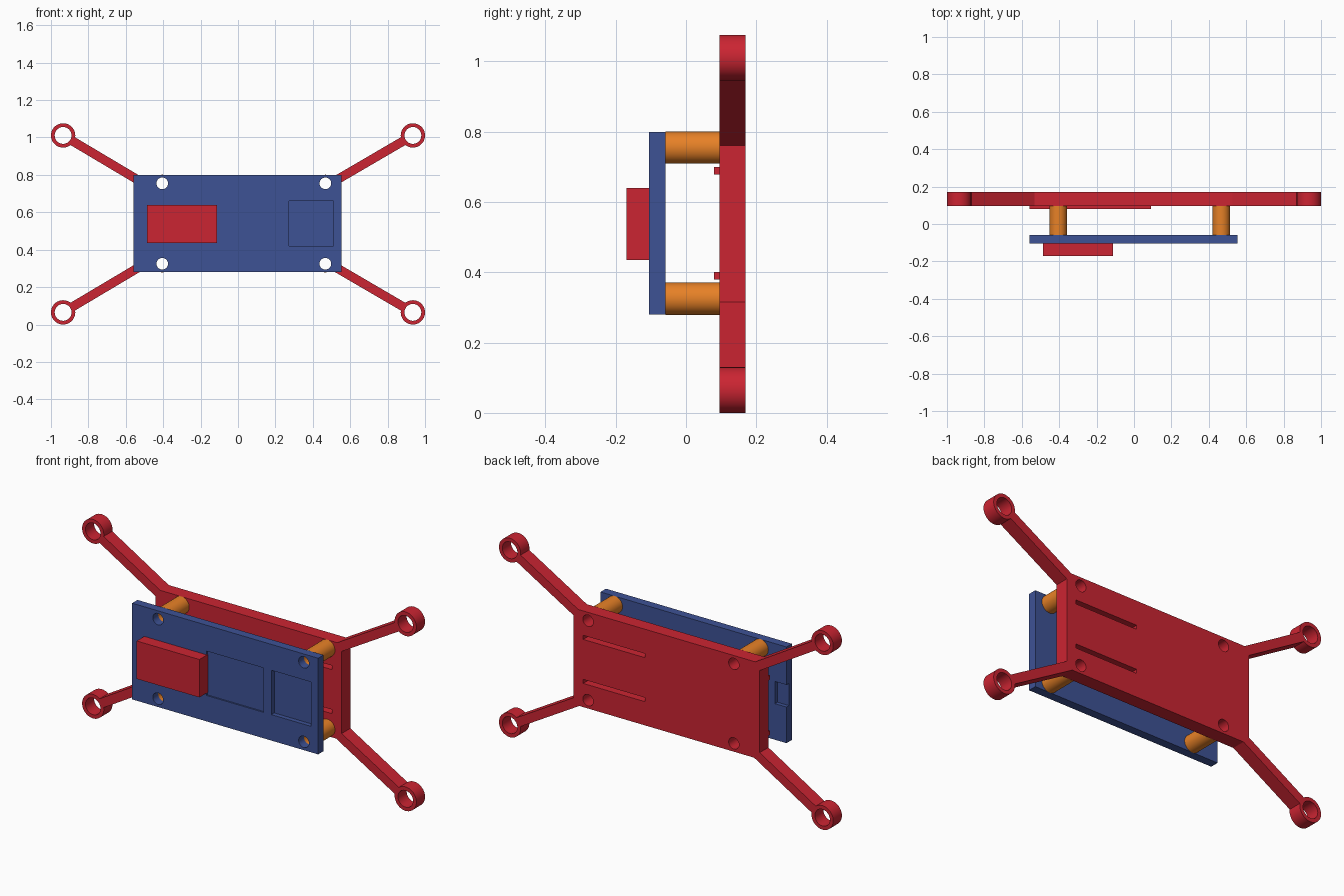
import bpy
from math import pi, atan2, hypot
from mathutils import Vector

if "Cube" in bpy.data.objects:
    bpy.data.objects.remove(bpy.data.objects["Cube"])


def material(name, rgb):
    m = bpy.data.materials.new(name)
    m.diffuse_color = (*rgb, 1)
    m.use_nodes = True
    m.node_tree.nodes["Principled BSDF"].inputs["Base Color"].default_value = m.diffuse_color
    return m


RED = material("red", (0.60, 0.018, 0.032))
BLUE = material("blue", (0.048, 0.085, 0.30))
ORANGE = material("orange", (0.80, 0.22, 0.02))


def box(name, x, y, z, mat=None):
    """Box from its (min, max) extents on each axis."""
    ranges = (x, y, z)
    bpy.ops.mesh.primitive_cube_add(size=1, location=[(a + b) / 2 for a, b in ranges])
    o = bpy.context.object
    o.name = name
    o.scale = [b - a for a, b in ranges]
    bpy.ops.object.transform_apply(location=False, rotation=False, scale=True)
    if mat:
        o.data.materials.append(mat)
    return o


def rod(name, x, z, r, y, mat=None):
    """Cylinder along the y axis."""
    bpy.ops.mesh.primitive_cylinder_add(vertices=48, radius=r, depth=y[1] - y[0],
                                        location=(x, (y[0] + y[1]) / 2, z),
                                        rotation=(pi / 2, 0, 0))
    o = bpy.context.object
    o.name = name
    if mat:
        o.data.materials.append(mat)
    return o


def combine(target, others, operation="DIFFERENCE"):
    """Cut or join other solids, then discard them."""
    for other in others:
        mod = target.modifiers.new("combine", "BOOLEAN")
        mod.operation = operation
        mod.solver = "EXACT"
        mod.object = other
        bpy.context.view_layer.objects.active = target
        bpy.ops.object.modifier_apply(modifier=mod.name)
        bpy.data.objects.remove(other)


def smooth(o):
    bpy.ops.object.select_all(action="DESELECT")
    o.select_set(True)
    bpy.context.view_layer.objects.active = o
    bpy.ops.object.shade_smooth_by_angle(angle=pi / 6)


PLATE_X, PLATE_Z = (-0.56, 0.553), (0.28, 0.80)
FRAME_Y, BOARD_Y = (0.096, 0.17), (-0.105, -0.059)
MID_Z = 0.538
BOLTS = [(x, z) for x in (-0.405, 0.467) for z in (0.325, 0.755)]


def bolt_cutters():
    return [rod("cutter", x, z, 0.031, (-0.3, 0.3)) for x, z in BOLTS]


# Rear frame plate, with two strap slots and bolt holes
frame = box("frame_plate", PLATE_X, FRAME_Y, PLATE_Z, RED)
slots = [box("cutter", (0.126, 0.496), (0.0, 0.3), (z - 0.011, z + 0.011))
         for z in (MID_Z - 0.119, MID_Z + 0.119)]

# Diagonal arms and motor rings
for sx in (-1, 1):
    for sz in (-1, 1):
        ring_c = Vector((sx * 0.935, 0, MID_Z + sz * 0.473))
        root = Vector((PLATE_X[0] if sx < 0 else PLATE_X[1], 0, MID_Z + sz * 0.25))
        d = (root - ring_c).normalized()
        start, end = ring_c + d * 0.055, root + d * 0.045
        length = hypot(end.x - start.x, end.z - start.z)
        arm = box("arm", (-length / 2, length / 2), FRAME_Y, (-0.024, 0.024), RED)
        arm.rotation_euler.y = -atan2(d.z, d.x)
        mid = (start + end) / 2
        arm.location.x, arm.location.z = mid.x, mid.z
        bpy.context.view_layer.update()
        combine(frame, [arm], "UNION")
        ring = rod("motor_ring", ring_c.x, ring_c.z, 0.065, FRAME_Y, RED)
        combine(ring, [rod("cutter", ring_c.x, ring_c.z, 0.045, (0, 0.3))])
        smooth(ring)
combine(frame, slots + bolt_cutters())
smooth(frame)

# Thin battery rails on the inner face of the frame
for z in (0.39, 0.689):
    box("battery_rail", (-0.56, 0.09), (0.08, FRAME_Y[0]), (z - 0.011, z + 0.011), RED)

# Front board with screen pocket, shallow pocket and rear connector notch
board = box("front_board", PLATE_X, BOARD_Y, PLATE_Z, BLUE)
combine(board, bolt_cutters() + [
    box("cutter", (0.273, 0.51), (-0.2, -0.08), (0.42, 0.66)),
    box("cutter", (-0.115, 0.225), (-0.2, -0.097), (0.42, 0.66)),
    box("cutter", (-0.6, -0.49), (-0.08, 0.0), (0.475, 0.595)),
])
smooth(board)

# Block on the front of the board
box("front_block", (-0.487, -0.112), (-0.17, -0.097), (0.435, 0.64), RED)

# Hollow standoffs between board and frame
for x, z in BOLTS:
    post = rod("standoff", x, z, 0.046, (BOARD_Y[1], FRAME_Y[0]), ORANGE)
    combine(post, [rod("cutter", x, z, 0.031, (-0.3, 0.3))])
    smooth(post)
